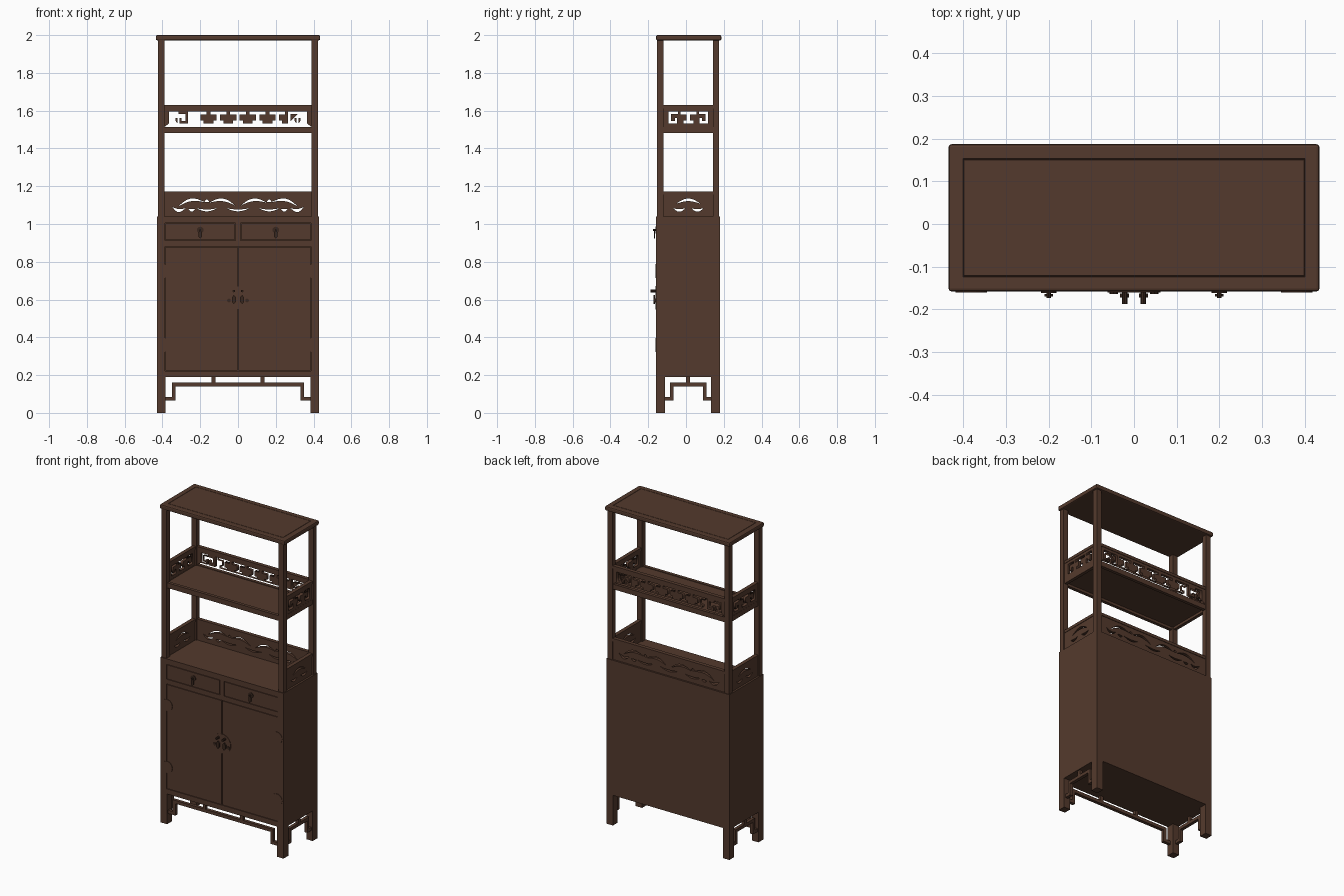
import bpy, bmesh, math
from mathutils import Matrix, Vector

cube = bpy.data.objects.get("Cube")
if cube:
    bpy.data.objects.remove(cube, do_unlink=True)


def material(name, rgb):
    m = bpy.data.materials.new(name)
    m.use_nodes = True
    m.diffuse_color = (*rgb, 1)
    m.node_tree.nodes["Principled BSDF"].inputs["Base Color"].default_value = (*rgb, 1)
    return m


WOOD = material("dark walnut", (0.088, 0.042, 0.026))
METAL = material("dark bronze", (0.04, 0.02, 0.013))


def finish(name, bm, mat):
    bmesh.ops.recalc_face_normals(bm, faces=bm.faces)
    me = bpy.data.meshes.new(name)
    bm.to_mesh(me)
    bm.free()
    me.materials.append(mat)
    ob = bpy.data.objects.new(name, me)
    bpy.context.collection.objects.link(ob)
    return ob


def boxes(name, spans, mirror=False, mat=WOOD):
    """One object from (x0, x1, y0, y1, z0, z1) spans, optionally mirrored in x."""
    bm = bmesh.new()
    if mirror:
        spans = spans + [(-b, -a, *rest) for a, b, *rest in spans]
    for x0, x1, y0, y1, z0, z1 in spans:
        m = Matrix.Translation(((x0 + x1) / 2, (y0 + y1) / 2, (z0 + z1) / 2))
        m = m @ Matrix.Diagonal((x1 - x0, y1 - y0, z1 - z0, 1))
        bmesh.ops.create_cube(bm, size=1, matrix=m)
    return finish(name, bm, mat)


def disc(name, x, z, r, y0, y1, sides=16, sx=1, mat=METAL):
    """Round plate or knob facing the front."""
    bm = bmesh.new()
    bmesh.ops.create_cone(bm, cap_ends=True, segments=sides, radius1=r, radius2=r,
                          depth=y1 - y0, matrix=Matrix.Translation((x, (y0 + y1) / 2, z))
                          @ Matrix.Diagonal((sx, 1, 1, 1)) @ Matrix.Rotation(math.pi / 2, 4, "X"))
    return finish(name, bm, mat)


def pierced_panel(name, half_w, z0, z1, holes, place, depth=0.009):
    """Flat board with cut-out holes, drawn upright and then placed."""
    cu = bpy.data.curves.new(name, "CURVE")
    cu.dimensions, cu.fill_mode, cu.extrude = "2D", "BOTH", depth
    frame = [(-half_w, z0), (half_w, z0), (half_w, z1), (-half_w, z1)]
    for pts in [frame] + holes:
        s = cu.splines.new("POLY")
        s.points.add(len(pts) - 1)
        s.use_cyclic_u = True
        for p, (u, v) in zip(s.points, pts):
            p.co = (u, v, 0, 1)
    tmp = bpy.data.objects.new(name, cu)
    bpy.context.collection.objects.link(tmp)
    bpy.context.view_layer.update()
    me = bpy.data.meshes.new_from_object(tmp.evaluated_get(bpy.context.evaluated_depsgraph_get()))
    bpy.data.objects.remove(tmp)
    me.transform(place @ Matrix.Rotation(math.pi / 2, 4, "X"))
    me.materials.clear()
    me.materials.append(WOOD)
    bpy.context.collection.objects.link(bpy.data.objects.new(name, me))


def t_hole(u, z, w=0.042):
    """Key-fret opening: wide head, thin stem, short foot."""
    half = [(0.009, z + 0.048), (0.009, z + 0.016), (0.026, z + 0.016), (0.026, z)]
    right = [(w, z + 0.064), (w, z + 0.048)] + half
    return [(u + a, b) for a, b in right] + [(u - a, b) for a, b in reversed(right)]


def hook_hole(u, z, s):
    """Angular hook opening that ends the fret; s gives its direction."""
    pts = [(0, 0), (0, 0.064), (0.05, 0.064), (0.05, 0.05), (0.014, 0.05),
           (0.014, 0.014), (0.034, 0.014), (0.034, 0.028), (0.046, 0.028), (0.046, 0)]
    return [(u + s * a, z + b) for a, b in pts]


def crescent(u, z, w, h, t, tilt=0):
    """Curved leaf opening, an arch when h is positive."""
    n = 12
    top = [(w * (2 * i / n - 1), h * math.sin(math.pi * i / n)) for i in range(n + 1)]
    low = [(a, b - t * math.sin(math.pi * i / n)) for i, (a, b) in enumerate(top)][1:-1]
    c, s = math.cos(tilt), math.sin(tilt)
    return [(u + a * c - b * s, z + a * s + b * c) for a, b in top + low[::-1]]


BACK = Matrix.Translation((0, 0.16, 0))


def side(s):
    return Matrix.Translation((s * 0.407, 0.0125, 0)) @ Matrix.Rotation(math.pi / 2, 4, "Z")


# Cabinet carcass, with the face frame and the grooves between its parts
F0, F1 = -0.158, -0.15
boxes("cabinet_body", [(-0.428, 0.428, F1, 0.18, 0.19, 1.04)])
boxes("face_stiles", [(0.387, 0.428, F0, F1, 0.19, 1.04)], True)
boxes("face_rails", [(-0.387, 0.387, F0, F1, a, b)
                     for a, b in ((0.19, 0.222), (0.882, 0.912), (1.006, 1.04))])
boxes("drawer_divider", [(-0.014, 0.014, F0, F1, 0.912, 1.006)])
boxes("drawer_fronts", [(0.018, 0.384, F0, F1, 0.915, 1.003)], True)
boxes("doors", [(0.003, 0.384, F0, F1, 0.225, 0.879)], True)

# Legs
boxes("legs", [(0.383, 0.428, y, y + 0.048, 0, 0.19) for y in (-0.158, 0.132)], True)

# Stepped brackets under the front and the sides
boxes("front_bracket", [(0, 0.35, -0.15, -0.13, 0.14, 0.16),
                        (0.33, 0.35, -0.15, -0.13, 0.065, 0.14),
                        (0.35, 0.385, -0.15, -0.13, 0.065, 0.085),
                        (0.12, 0.14, -0.15, -0.13, 0.16, 0.19)], True)
boxes("side_brackets", [(0.4, 0.42, -0.085, 0.108, 0.14, 0.16),
                        (0.4, 0.42, -0.085, -0.067, 0.065, 0.14),
                        (0.4, 0.42, 0.09, 0.108, 0.065, 0.14),
                        (0.4, 0.42, -0.112, -0.085, 0.065, 0.085),
                        (0.4, 0.42, 0.108, 0.134, 0.065, 0.085),
                        (0.4, 0.42, 0.0, 0.02, 0.16, 0.19)], True)

# Shelf posts
boxes("posts", [(0.39, 0.424, y, y + 0.033, 1.04, 1.975) for y in (-0.153, 0.143)], True)

# Middle shelf with its edge frame
boxes("middle_shelf", [(-0.4, 0.4, -0.14, 0.16, 1.498, 1.51)])
boxes("shelf_edges", [(-0.39, 0.39, y, y + 0.02, 1.482, 1.514) for y in (-0.148, 0.15)])
boxes("shelf_side_edges", [(0.397, 0.417, -0.12, 0.143, 1.482, 1.514)], True)

# Rails above the pierced panels
for label, z in (("lower", 1.155), ("upper", 1.612)):
    boxes(label + "_back_rail", [(-0.39, 0.39, 0.148, 0.172, z, z + 0.018)])
    boxes(label + "_side_rails", [(0.395, 0.419, -0.12, 0.143, z, z + 0.018)], True)

# Key-fret gallery around the middle shelf
Z = 1.532
fret = [t_hole(i * 0.104, Z) for i in range(-2, 3)]
fret += [hook_hole(s * 0.365, Z, -s) for s in (-1, 1)]
fret += [hook_hole(s * 0.265, Z, s) for s in (-1, 1)]
pierced_panel("fret_back", 0.39, 1.514, 1.612, fret, BACK)
short_fret = [t_hole(0, Z)] + [hook_hole(s * 0.105, Z, -s) for s in (-1, 1)]
for label, s in (("left", 1), ("right", -1)):
    pierced_panel("fret_" + label, 0.1325, 1.514, 1.612, short_fret, side(s))

# Scrollwork gallery on the cabinet top
scroll = []
for s in (-1, 1):
    scroll += [crescent(s * 0.245, 1.105, 0.07, 0.03, 0.014, -s * 0.15),
               crescent(s * 0.085, 1.105, 0.07, 0.03, 0.014, s * 0.1),
               crescent(s * 0.313, 1.088, 0.036, -0.025, -0.016, s * 0.1),
               crescent(s * 0.165, 1.083, 0.055, -0.016, -0.01),
               crescent(s * 0.165, 1.118, 0.012, 0.012, 0.014),
               crescent(s * 0.245, 1.078, 0.018, -0.012, -0.014)]
scroll.append(crescent(0, 1.083, 0.06, -0.016, -0.01))
pierced_panel("scroll_back", 0.39, 1.04, 1.155, scroll, BACK)
short_scroll = [crescent(0, 1.107, 0.065, 0.028, 0.014)]
short_scroll += [crescent(s * 0.048, 1.083, 0.032, -0.018, -0.014) for s in (-1, 1)]
for label, s in (("left", 1), ("right", -1)):
    pierced_panel("scroll_" + label, 0.1325, 1.04, 1.155, short_scroll, side(s))

# Top board with softened edges and a grooved panel line
top = boxes("top_board", [(-0.435, 0.435, -0.158, 0.187, 1.972, 2.0)])
bm = bmesh.new()
bm.from_mesh(top.data)
bmesh.ops.bevel(bm, geom=bm.edges[:], offset=0.007, segments=2, profile=0.5, affect="EDGES")
face = max(bm.faces, key=lambda f: f.calc_center_median().z + f.calc_area())
bmesh.ops.inset_region(bm, faces=[face], thickness=0.038)
bmesh.ops.inset_region(bm, faces=[face], thickness=0.002, depth=-0.003)
bmesh.ops.inset_region(bm, faces=[face], thickness=0.002, depth=0.003)
bm.to_mesh(top.data)
bm.free()

# Door plate, hinges, knobs and drop handles
disc("lock_plate", 0, 0.61, 0.062, -0.161, F0, 24, mat=WOOD)
for label, s in (("left", 1), ("right", -1)):
    for z in (0.36, 0.75):
        disc(label + "_hinge", s * 0.382, z, 0.037, -0.161, F0, 20, mat=WOOD)
    disc(label + "_door_knob", s * 0.022, 0.645, 0.007, -0.187, F0, 10)
    disc(label + "_door_drop", s * 0.022, 0.6, 0.024, -0.172, -0.163, 6, 0.5)
    disc(label + "_plate_stud", s * 0.048, 0.595, 0.01, -0.164, F0, 8)
    disc(label + "_drawer_plate", s * 0.2, 0.968, 0.018, -0.162, F0, 12)
    disc(label + "_drawer_knob", s * 0.2, 0.968, 0.005, -0.174, F0, 8)
    disc(label + "_drawer_drop", s * 0.2, 0.945, 0.022, -0.17, -0.164, 6, 0.5)
